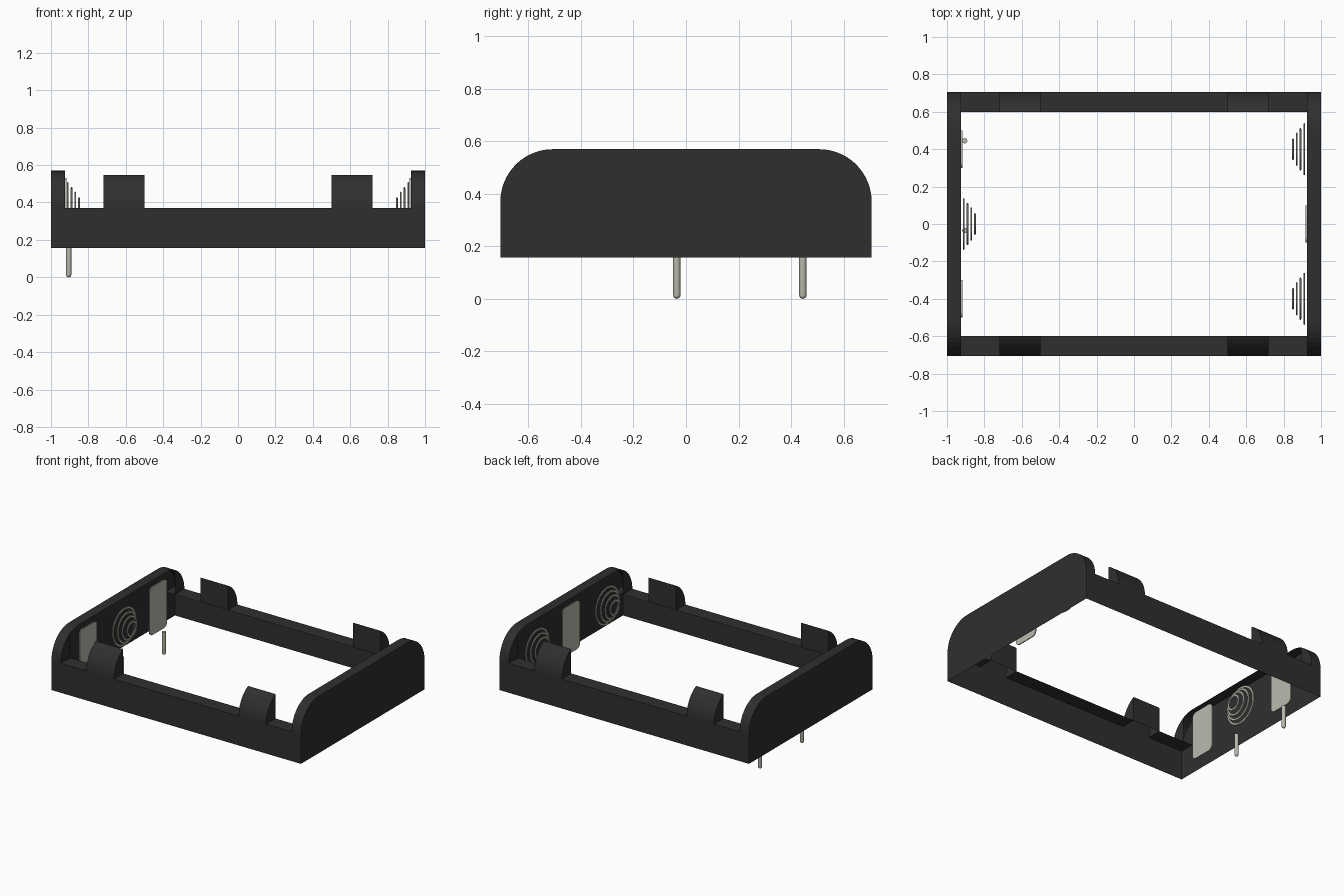
import bpy, bmesh, math
from mathutils import Matrix

old = bpy.data.objects.get("Cube")
if old:
    bpy.data.objects.remove(old)


def material(name, rgb):
    m = bpy.data.materials.new(name)
    m.use_nodes = True
    m.diffuse_color = (*rgb, 1)
    m.node_tree.nodes["Principled BSDF"].inputs["Base Color"].default_value = (*rgb, 1)
    return m


BLACK = material("black plastic", (0.028, 0.028, 0.028))
METAL = material("contact metal", (0.5, 0.49, 0.42))


def finish(name, bm, mat, smooth=True):
    bmesh.ops.remove_doubles(bm, verts=bm.verts, dist=0.0005)
    mesh = bpy.data.meshes.new(name)
    bm.to_mesh(mesh)
    bm.free()
    mesh.materials.append(mat)
    ob = bpy.data.objects.new(name, mesh)
    bpy.context.collection.objects.link(ob)
    if smooth:
        bpy.ops.object.select_all(action='DESELECT')
        ob.select_set(True)
        bpy.context.view_layer.objects.active = ob
        bpy.ops.object.shade_smooth_by_angle(angle=math.radians(35))
    return ob


def face(bm, pts):
    return bm.faces.new([bm.verts.new(p) for p in pts])


def strip(bm, pts, x0, x1):
    """Sweep a (y, z) line between two x positions."""
    for (ya, za), (yb, zb) in zip(pts, pts[1:]):
        face(bm, [(x0, ya, za), (x1, ya, za), (x1, yb, zb), (x0, yb, zb)])


BASE, RIM, TOP = 0.157, 0.37, 0.57
W, IN, R = 0.707, 0.6, 0.2
END = 0.925


def arc(stop, n=14):
    """Corner curve in (y, z) from the wall upward, until angle stop."""
    return [(W - R + R * math.cos(stop * i / n), RIM + R * math.sin(stop * i / n))
            for i in range(n + 1)]


corner = arc(math.pi / 2)
tab_curve = arc(math.acos((IN - W + R) / R))

# End walls: rounded panel with a rim turned inward
for name, s in (("left_end_wall", 1), ("right_end_wall", -1)):
    bm = bmesh.new()
    outline = ([(W, BASE)] + corner + [(-y, z) for y, z in reversed(corner)]
               + [(-W, BASE)])
    face(bm, [(s, y, z) for y, z in outline])
    strip(bm, outline[1:-1], s, s * END)
    for t in (1, -1):
        face(bm, [(s * END, t * y, z) for y, z in tab_curve + [(IN, RIM)]])
    bmesh.ops.recalc_face_normals(bm, faces=bm.faces)
    finish(name, bm, BLACK)

# Long walls: outer panel and a top ledge interrupted by the tabs
for name, t in (("front_wall", -1), ("back_wall", 1)):
    bm = bmesh.new()
    strip(bm, [(t * W, BASE), (t * W, RIM)], -1, 1)
    for x0, x1 in ((-1, -0.72), (-0.5, 0.5), (0.72, 1)):
        strip(bm, [(t * W, RIM), (t * IN, RIM)], x0, x1)
    bmesh.ops.recalc_face_normals(bm, faces=bm.faces)
    finish(name, bm, BLACK, False)

# Retaining tabs: curved outside, flat inside
for side, t in (("front", -1), ("back", 1)):
    for hand, s in (("left", 1), ("right", -1)):
        bm = bmesh.new()
        line = [(t * y, z) for y, z in tab_curve + [(IN, RIM)]]
        strip(bm, line, s * 0.5, s * 0.72)
        for x in (0.5, 0.72):
            face(bm, [(s * x, y, z) for y, z in line])
        bmesh.ops.remove_doubles(bm, verts=bm.verts, dist=0.0005)
        bmesh.ops.recalc_face_normals(bm, faces=bm.faces)
        finish(side + "_" + hand + "_tab", bm, BLACK)


def contact_plate(name, s, y):
    """Thin upright plate with rounded corners."""
    bm = bmesh.new()
    r, half, low, high = 0.035, 0.1, 0.18, 0.53
    pts = []
    for k, (cy, cz) in enumerate(((half - r, high - r), (r - half, high - r),
                                  (r - half, low + r), (half - r, low + r))):
        for i in range(6):
            a = math.pi / 2 * (k + i / 5)
            pts.append((s * END, y + cy + r * math.cos(a), cz + r * math.sin(a)))
    f = face(bm, pts)
    new = bmesh.ops.extrude_face_region(bm, geom=[f])["geom"]
    bmesh.ops.translate(bm, vec=(-s * 0.007, 0, 0),
                        verts=[v for v in new if isinstance(v, bmesh.types.BMVert)])
    bmesh.ops.recalc_face_normals(bm, faces=bm.faces)
    finish(name, bm, METAL)


def spring(name, s, y):
    """Cone of flattened rings, narrowing toward the middle."""
    bm = bmesh.new()
    n, m = 36, 8
    for x, r in ((0.91, 0.13), (0.89, 0.105), (0.87, 0.08), (0.85, 0.05)):
        grid = []
        for i in range(n):
            a = 2 * math.pi * i / n
            ring = []
            for j in range(m):
                b = 2 * math.pi * j / m
                q = r + 0.009 * math.cos(b)
                ring.append(bm.verts.new((s * (x + 0.005 * math.sin(b)),
                                          y + q * math.cos(a), RIM + q * math.sin(a))))
            grid.append(ring)
        for i in range(n):
            for j in range(m):
                k, l = (i + 1) % n, (j + 1) % m
                bm.faces.new((grid[i][j], grid[k][j], grid[k][l], grid[i][l]))
    bmesh.ops.recalc_face_normals(bm, faces=bm.faces)
    finish(name, bm, METAL)


# Contacts alternate between plates and springs in the three bays
for bay, y in (("front", -0.4), ("middle", 0), ("back", 0.4)):
    s = 1 if bay == "middle" else -1
    contact_plate(bay + "_contact_plate", s, y)
    spring(bay + "_spring", -s, y)

# Solder pins with rounded tips
for name, y in (("middle_pin", -0.035), ("back_pin", 0.445)):
    bm = bmesh.new()
    r, n = 0.014, 16
    profile = [(r * math.sin(a), r - r * math.cos(a))
               for a in (math.pi / 8 * i for i in range(5))] + [(r, 0.165), (0, 0.165)]
    start = [bm.verts.new((p, 0, z)) for p, z in profile]
    edges = [bm.edges.new(e) for e in zip(start, start[1:])]
    bmesh.ops.spin(bm, geom=start + edges, cent=(0, 0, 0), axis=(0, 0, 1),
                   angle=2 * math.pi, steps=n)
    bmesh.ops.remove_doubles(bm, verts=bm.verts, dist=0.0005)
    bmesh.ops.transform(bm, matrix=Matrix.Translation((-0.905, y, 0)), verts=bm.verts)
    bmesh.ops.recalc_face_normals(bm, faces=bm.faces)
    finish(name, bm, METAL)
